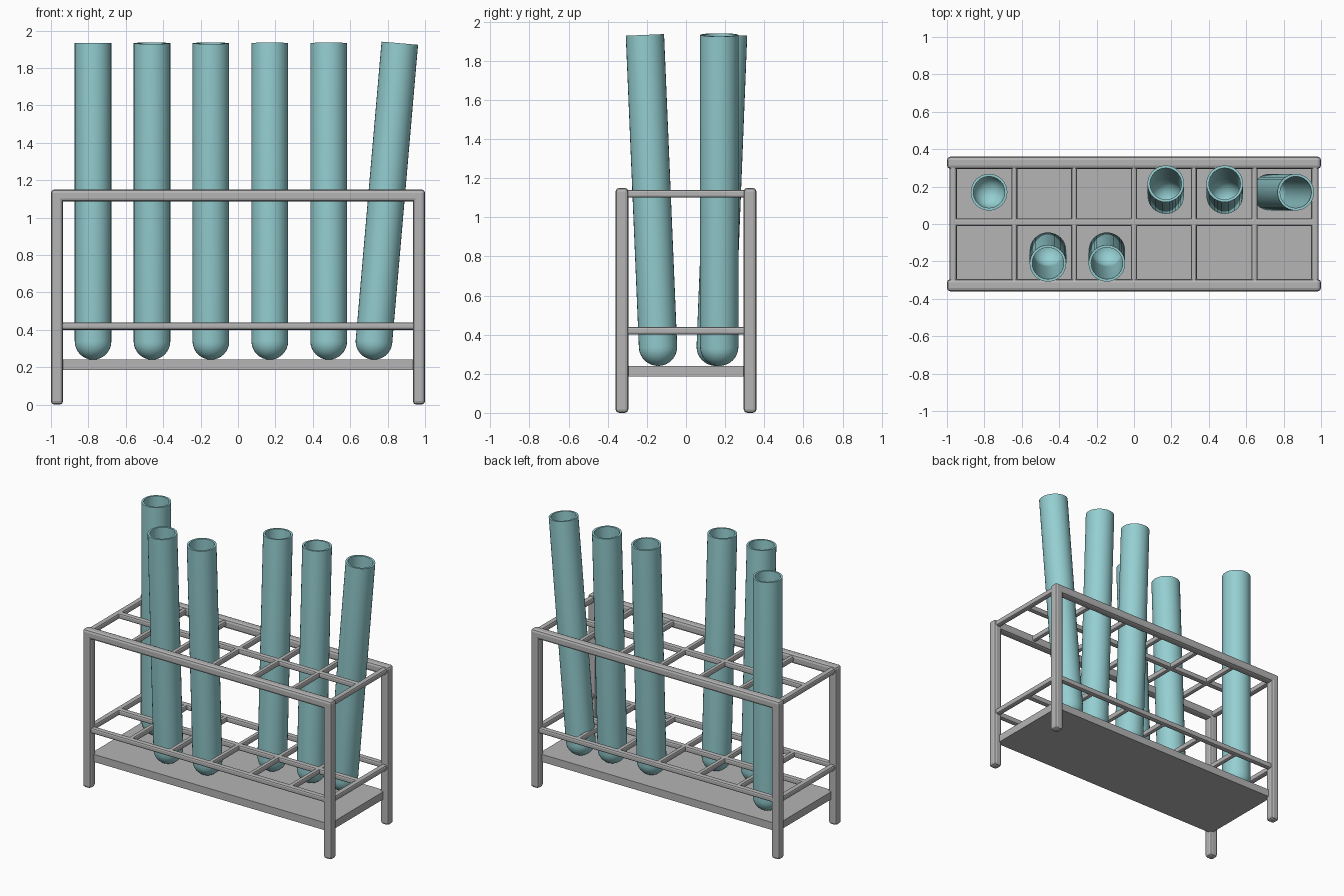
import bpy, bmesh, math
from mathutils import Vector

if "Cube" in bpy.data.objects:
    bpy.data.objects.remove(bpy.data.objects["Cube"])


def make_material(name, rgb, rough):
    mat = bpy.data.materials.new(name)
    mat.use_nodes = True
    mat.diffuse_color = (*rgb, 1)
    node = mat.node_tree.nodes["Principled BSDF"]
    node.inputs["Base Color"].default_value = (*rgb, 1)
    node.inputs["Roughness"].default_value = rough
    return mat


METAL = make_material("grey metal", (0.46, 0.46, 0.46), 0.5)
GLASS = make_material("pale teal glass", (0.30, 0.62, 0.64), 0.4)


def add_object(name, bm, mat):
    mesh = bpy.data.meshes.new(name)
    bm.to_mesh(mesh)
    bm.free()
    mesh.materials.append(mat)
    obj = bpy.data.objects.new(name, mesh)
    bpy.context.collection.objects.link(obj)
    return obj


def bar(name, low, high, round_off=0.0):
    """Box between two corners, with rounded edges if asked."""
    low, high = Vector(low), Vector(high)
    bm = bmesh.new()
    bmesh.ops.create_cube(bm, size=1)
    for v in bm.verts:
        v.co = (low + high) / 2 + v.co * (high - low)
    if round_off:
        bmesh.ops.bevel(bm, geom=bm.edges[:], offset=round_off, segments=2,
                        profile=0.5, affect='EDGES')
    return add_object(name, bm, METAL)


# Legs and thick top rails
LEG, X, Y, TOP = 0.065, 1.0, 0.36, 1.15
for sy, side in ((-1, "front"), (1, "back")):
    y0, y1 = sorted((sy * Y, sy * (Y - LEG)))
    for sx, end in ((-1, "right"), (1, "left")):
        x0, x1 = sorted((sx * X, sx * (X - LEG)))
        bar(f"{side}_{end}_leg", (x0, y0, 0), (x1, y1, TOP - 0.01), 0.018)
    bar(f"{side}_top_rail", (-X, y0, TOP - LEG), (X, y1, TOP), 0.018)

# Base plate
bar("base_plate", (-0.96, -0.32, 0.185), (0.96, 0.32, 0.24))

# Thin rails and dividers, on two levels
R = 0.02
IN_X, IN_Y = X - LEG / 2, Y - LEG / 2
for level, z in (("upper", 1.12), ("lower", 0.42)):
    crossings = [-IN_X, -0.64, -0.32, 0, 0.32, 0.645, IN_X]
    for i, x in enumerate(crossings):
        kind = "end_rail" if abs(x) == IN_X else "cross_divider"
        w = R if kind == "end_rail" else 0.016
        bar(f"{level}_{kind}_{i}", (x - w, -IN_Y, z - R), (x + w, IN_Y, z + R), 0.011)
    lengthwise = [("centre_divider", 0.01)]
    if level == "lower":
        lengthwise += [("front_rail", -IN_Y), ("back_rail", IN_Y)]
    for kind, y in lengthwise:
        bar(f"{level}_{kind}", (-IN_X, y - R, z - R), (IN_X, y + R, z + R), 0.011)


def test_tube(name, foot, mouth):
    """Hollow round-bottomed tube; foot is the bowl centre, mouth the rim centre."""
    foot, mouth = Vector(foot), Vector(mouth)
    axis = mouth - foot
    outer, inner, steps = 0.098, 0.084, 8
    arc = [math.pi / 2 * i / steps for i in range(steps + 1)]
    profile = [(outer * math.sin(a), -outer * math.cos(a)) for a in arc]
    profile += [(outer, axis.length), (inner, axis.length)]
    profile += [(inner * math.sin(a), -inner * math.cos(a)) for a in reversed(arc)]
    bm = bmesh.new()
    verts = [bm.verts.new((r, 0, z)) for r, z in profile]
    edges = [bm.edges.new(pair) for pair in zip(verts, verts[1:])]
    bmesh.ops.spin(bm, geom=verts + edges, axis=(0, 0, 1), cent=(0, 0, 0),
                   angle=math.tau, steps=32, use_duplicate=False)
    bmesh.ops.remove_doubles(bm, verts=bm.verts[:], dist=0.0005)
    bmesh.ops.recalc_face_normals(bm, faces=bm.faces[:])
    obj = add_object(name, bm, GLASS)
    obj.rotation_euler = axis.to_track_quat('Z', 'Y').to_euler()
    obj.location = foot
    bpy.ops.object.select_all(action='DESELECT')
    obj.select_set(True)
    bpy.context.view_layer.objects.active = obj
    bpy.ops.object.shade_smooth_by_angle(angle=math.radians(35))


# Test tubes: one upright, two leaning forward, two back, one sideways
FOOT_Z, RIM_Z = 0.338, 1.932
test_tube("upright_tube", (-0.775, 0.17, FOOT_Z), (-0.775, 0.17, RIM_Z))
for i, x in enumerate((-0.46, -0.145)):
    test_tube(f"forward_leaning_tube_{i}", (x, -0.143, FOOT_Z), (x, -0.21, RIM_Z))
for i, x in enumerate((0.17, 0.485)):
    test_tube(f"back_leaning_tube_{i}", (x, 0.152, FOOT_Z), (x, 0.215, RIM_Z))
test_tube("side_leaning_tube", (0.727, 0.17, FOOT_Z), (0.865, 0.17, RIM_Z))
